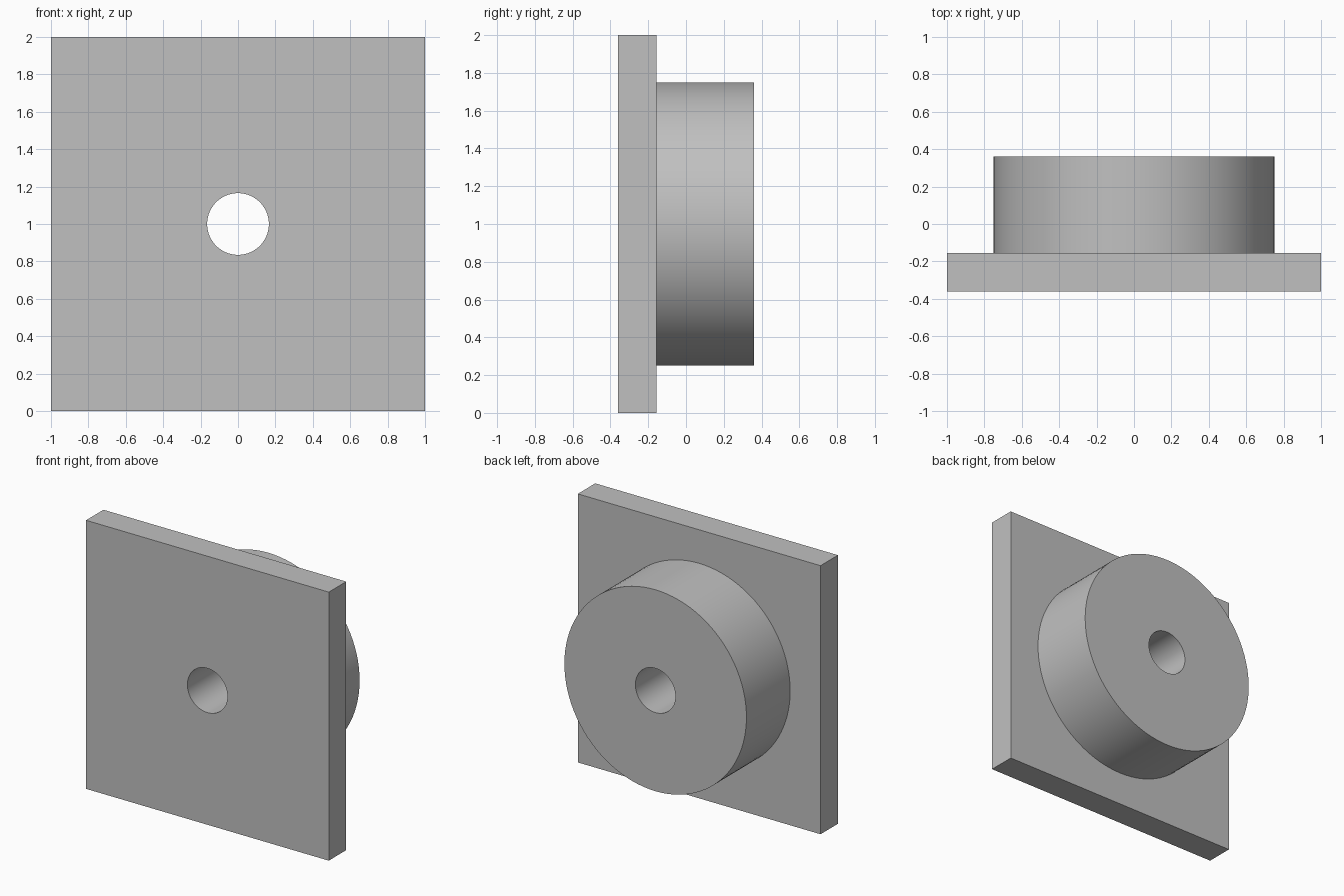
import bpy
from math import pi

cube = bpy.data.objects.get("Cube")
if cube:
    bpy.data.objects.remove(cube, do_unlink=True)

FRONT, STEP, BACK = -0.36, -0.155, 0.36   # y of plate front, plate back, boss end
MID_Z = 1.0

grey = bpy.data.materials.new("plain grey")
grey.use_nodes = True
colour = (0.53, 0.53, 0.53, 1)
grey.diffuse_color = colour
grey.node_tree.nodes["Principled BSDF"].inputs["Base Color"].default_value = colour


def cylinder(name, radius, y0, y1):
    """Cylinder lying along y, between y0 and y1."""
    bpy.ops.mesh.primitive_cylinder_add(
        vertices=96, radius=radius, depth=y1 - y0,
        location=(0, (y0 + y1) / 2, MID_Z), rotation=(pi / 2, 0, 0))
    obj = bpy.context.object
    obj.name = name
    return obj


def combine(body, tool, operation):
    """Apply a boolean to the body and remove the tool."""
    mod = body.modifiers.new(operation.title(), 'BOOLEAN')
    mod.operation = operation
    mod.solver = 'EXACT'
    mod.object = tool
    bpy.context.view_layer.objects.active = body
    bpy.ops.object.modifier_apply(modifier=mod.name)
    bpy.data.objects.remove(tool, do_unlink=True)


# Square plate
bpy.ops.mesh.primitive_cube_add(size=1, location=(0, (FRONT + STEP) / 2, MID_Z))
body = bpy.context.object
body.name = "plate_with_round_boss"
body.scale = (2, STEP - FRONT, 2)
bpy.ops.object.transform_apply(location=True, rotation=True, scale=True)

# Round boss, rooted inside the plate so the two fuse cleanly
combine(body, cylinder("boss", 0.75, (FRONT + STEP) / 2, BACK), 'UNION')

# Through bore
combine(body, cylinder("bore_cutter", 0.165, FRONT - 0.1, BACK + 0.1), 'DIFFERENCE')

body.data.materials.clear()
body.data.materials.append(grey)
bpy.ops.object.select_all(action='DESELECT')
body.select_set(True)
bpy.context.view_layer.objects.active = body
bpy.ops.object.shade_smooth_by_angle(angle=pi / 6)
